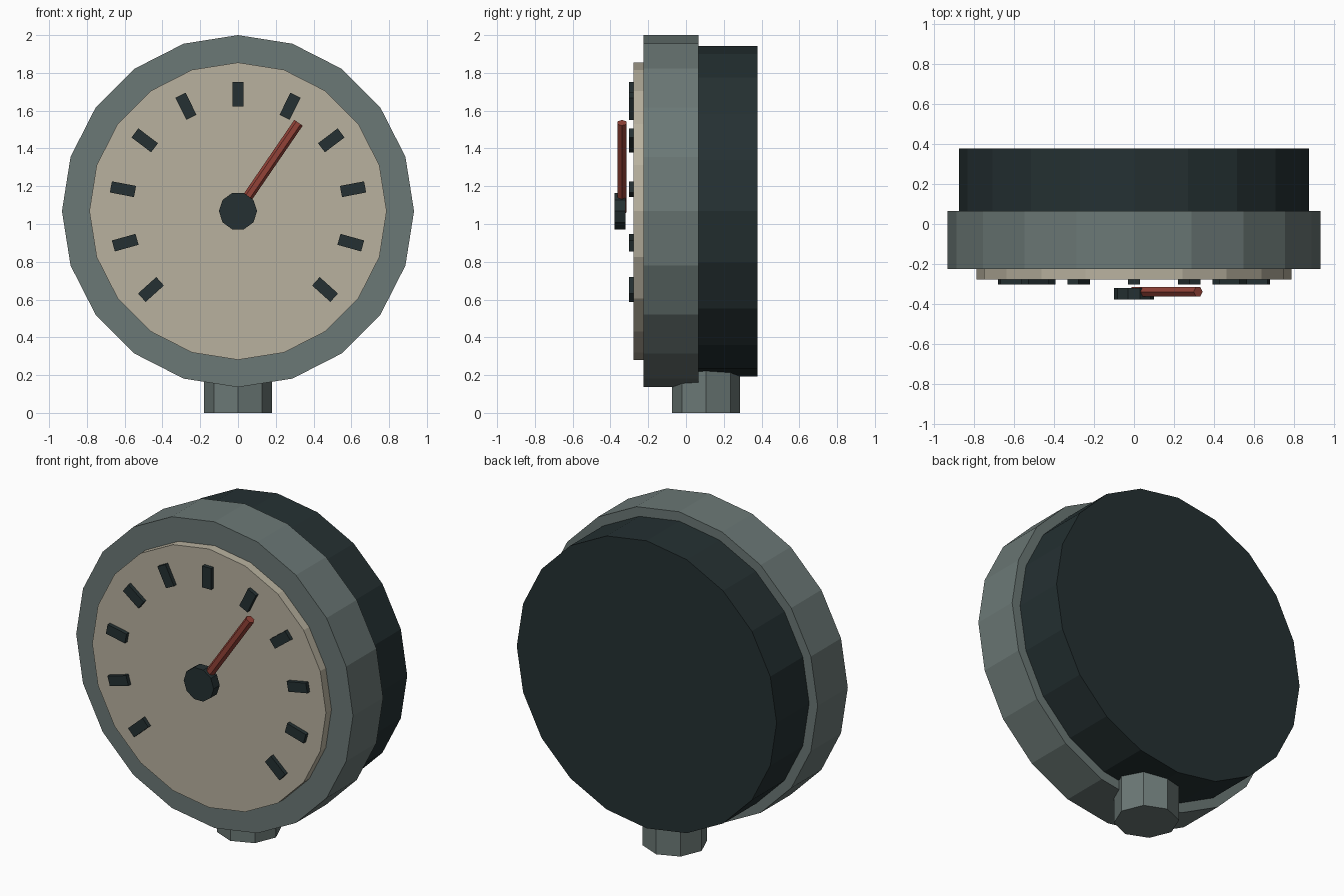
import bpy, math
from mathutils import Matrix, Vector

if "Cube" in bpy.data.objects:
    bpy.data.objects.remove(bpy.data.objects["Cube"])

CZ = 1.068  # height of the dial centre


def material(name, rgb):
    m = bpy.data.materials.new(name)
    m.diffuse_color = (*rgb, 1)
    m.use_nodes = True
    m.node_tree.nodes["Principled BSDF"].inputs["Base Color"].default_value = m.diffuse_color
    return m


steel = material("grey_green_metal", (0.147, 0.188, 0.180))
dark = material("dark_slate", (0.018, 0.030, 0.032))
cream = material("cream_face", (0.480, 0.440, 0.345))
red = material("needle_red", (0.290, 0.054, 0.038))


def prism(name, sides, radius, start, end, mat, turn=0.0):
    """Flat-sided cylinder running from start to end."""
    start, end = Vector(start), Vector(end)
    axis = end - start
    bpy.ops.mesh.primitive_cylinder_add(vertices=sides, radius=radius, depth=axis.length)
    ob = bpy.context.object
    ob.name = name
    rot = axis.to_track_quat('Z', 'Y').to_matrix().to_4x4()
    ob.data.transform(Matrix.Translation((start + end) / 2) @ rot @ Matrix.Rotation(turn, 4, 'Z'))
    ob.data.materials.append(mat)
    return ob


def disc(name, sides, radius, y0, y1, mat, turn=0.0):
    """Cylinder facing the front, centred on the dial."""
    return prism(name, sides, radius, (0, y0, CZ), (0, y1, CZ), mat, turn)


# Case: rear shell, bezel and dial face
disc("rear_case", 20, 0.875, 0.0, 0.378, dark)
disc("bezel", 20, 0.932, -0.225, 0.065, steel)
disc("dial_face", 20, 0.787, -0.278, -0.2, cream)

# Threaded stem under the case
prism("stem", 8, 0.18, (0, 0.107, 0), (0, 0.107, 0.36), steel)

# Tick marks fanned around the dial
for i in range(-5, 6):
    bpy.ops.mesh.primitive_cube_add(size=1)
    tick = bpy.context.object
    tick.name = f"tick_mark_{i + 6}"
    tick.data.transform(
        Matrix.Translation((0, 0, CZ))
        @ Matrix.Rotation(math.radians(26.4 * i), 4, 'Y')
        @ Matrix.Translation((0, -0.28, 0.62))
        @ Matrix.Diagonal((0.06, 0.044, 0.13, 1)))
    tick.data.materials.append(dark)

# Needle and hub
a = math.radians(34.4)
prism("needle", 6, 0.027, (0, -0.339, CZ),
      (0.567 * math.sin(a), -0.339, CZ + 0.567 * math.cos(a)), red)
disc("needle_hub", 10, 0.101, -0.378, -0.32, dark, math.radians(18))
